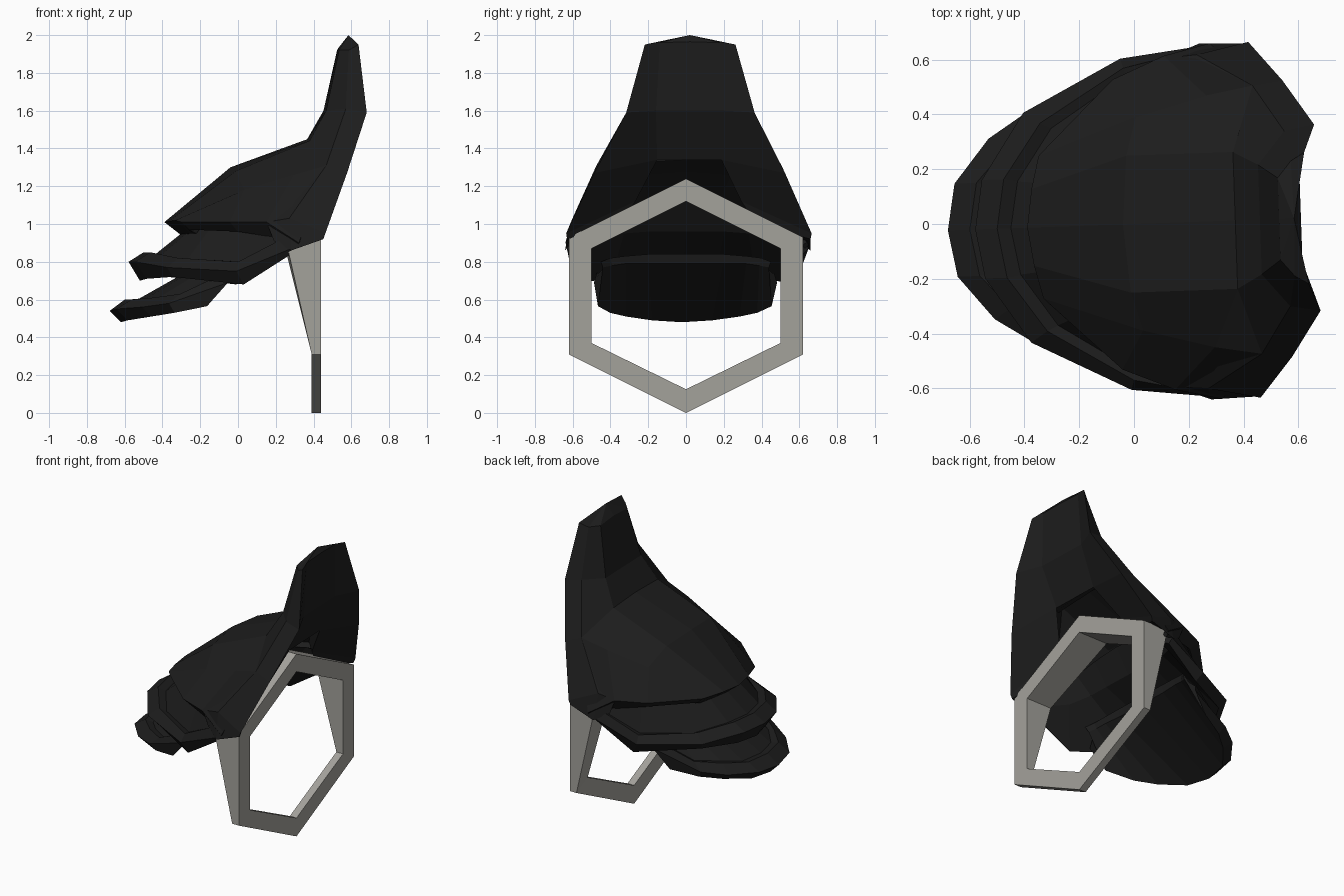
import bpy, bmesh, math


def material(name, rgb):
    m = bpy.data.materials.new(name)
    m.diffuse_color = (*rgb, 1)
    return m


dark = material("dark_shell", (0.012, 0.012, 0.012))
metal = material("warm_grey", (0.37, 0.36, 0.33))
YAW = math.radians(2)


def finish(name, bm, mat, yaw=0.0, recalc=True):
    if recalc:
        bmesh.ops.recalc_face_normals(bm, faces=bm.faces)
    me = bpy.data.meshes.new(name)
    bm.to_mesh(me)
    bm.free()
    ob = bpy.data.objects.new(name, me)
    bpy.context.collection.objects.link(ob)
    ob.rotation_euler.z = yaw
    me.materials.append(mat)
    return ob


def plate(name, rows, thick=0.0):
    """Curved plate; rows run from the centre line to +y and are mirrored.
    With a thickness it is an open shell, otherwise the rows close up as a slab."""
    bm = bmesh.new()
    grid = []
    for r in rows:
        full = [(x, -y, z) for x, y, z in reversed(r[1:])] + r
        grid.append([bm.verts.new(p) for p in full])
    pairs = list(zip(grid, grid[1:]))
    if not thick:
        pairs.append((grid[-1], grid[0]))
        bm.faces.new([g[0] for g in grid])
        bm.faces.new([g[-1] for g in reversed(grid)])
    for a, b in pairs:
        for j in range(len(a) - 1):
            bm.faces.new((a[j], a[j + 1], b[j + 1], b[j]))
    ob = finish(name, bm, dark, YAW, recalc=not thick)
    if thick:
        m = ob.modifiers.new("thickness", 'SOLIDIFY')
        m.thickness = thick
        m.offset = -1


def loft(name, loops, tip=None):
    """Closed solid through matching loops, with an optional pointed top."""
    bm = bmesh.new()
    vs = [[bm.verts.new(p) for p in l] for l in loops]
    n = len(vs[0])
    for a, b in zip(vs, vs[1:]):
        for j in range(n):
            k = (j + 1) % n
            bm.faces.new((a[j], a[k], b[k], b[j]))
    bm.faces.new(vs[-1])
    if tip:
        t = bm.verts.new(tip)
        for j in range(n):
            bm.faces.new((vs[0][j], vs[0][(j + 1) % n], t))
    else:
        bm.faces.new(vs[0])
    finish(name, bm, dark, YAW)


# Hexagonal ring, deeper towards the top
outer = [(0, 0), (.62, .31), (.62, .93), (0, 1.24), (-.62, .93), (-.62, .31)]
inner = [(0, .125), (.5, .37), (.5, .87), (0, 1.12), (-.5, .87), (-.5, .37)]
depth = [.39, .39, .25, .22, .25, .39]
bm = bmesh.new()
loops = []
for pts, front in ((outer, True), (inner, True), (inner, False), (outer, False)):
    loops.append([bm.verts.new((.44 if front else d, y, z))
                  for (y, z), d in zip(pts, depth)])
for i in range(4):
    a, b = loops[i], loops[(i + 1) % 4]
    for j in range(6):
        k = (j + 1) % 6
        bm.faces.new((a[j], a[k], b[k], b[j]))
finish("hexagon_ring", bm, metal)

# Upper hood with a turned-in lip
plate("upper_hood", [
    [(.44, 0, 1.47), (.44, .25, 1.46), (.45, .49, 1.31), (.30, .65, .90), (.29, .62, .87)],
    [(.37, 0, 1.45), (.37, .25, 1.44), (.28, .46, 1.26), (.13, .61, 1.01), (.17, .57, .93)],
    [(-.04, 0, 1.30), (-.02, .25, 1.28), (.02, .39, 1.18), (-.06, .53, 1.01), (-.02, .49, .96)],
    [(-.39, 0, 1.01), (-.37, .14, 1.015), (-.34, .26, 1.02), (-.31, .29, 1.01), (-.27, .28, .97)],
    [(-.30, 0, .94), (-.28, .13, .945), (-.26, .24, .95), (-.24, .26, .95), (-.23, .26, .95)],
], .025)

# Tall crest: half loops from back centre to front centre
half = [
    [(.53, 0, 1.93), (.53, .15, 1.92), (.58, .21, 1.92), (.63, .24, 1.95),
     (.61, .16, 1.96), (.61, 0, 1.965)],
    [(.46, 0, 1.60), (.46, .20, 1.60), (.56, .32, 1.61), (.67, .34, 1.59),
     (.60, .18, 1.60), (.60, 0, 1.60)],
    [(.37, 0, 1.45), (.37, .25, 1.44), (.45, .49, 1.31), (.56, .505, 1.27),
     (.49, .17, 1.34), (.49, 0, 1.34)],
]
loft("crest", [h + [(x, -y, z) for x, y, z in reversed(h[1:-1])] for h in half],
     (.585, 0, 2.0))

# Cheek legs joining the crest to the ring
for s, side in ((1, "left"), (-1, "right")):
    loft("cheek_" + side, [[(x, y * s, z) for x, y, z in l] for l in (
        [(.37, .25, 1.42), (.45, .49, 1.31), (.56, .505, 1.27), (.49, .17, 1.34)],
        [(.13, .60, 1.01), (.25, .61, 1.03), (.44, .65, .95), (.36, .28, 1.12)],
        [(.17, .60, .91), (.26, .65, .86), (.43, .645, .92), (.34, .36, 1.0)])])

# Middle plate
plate("middle_plate", [
    [(.15, 0, 1.12), (.15, .2, 1.10), (.15, .36, 1.07), (.2, .46, 1.04), (.3, .52, 1.0)],
    [(-.25, 0, .99), (-.23, .15, .99), (-.14, .3, 1.0), (.02, .47, 1.0), (.22, .58, .98)],
    [(-.45, 0, .83), (-.42, .17, .83), (-.29, .36, .80), (-.01, .54, .80), (.2, .6, .91)],
    [(-.50, 0, .85), (-.47, .18, .85), (-.33, .38, .82), (-.02, .57, .80), (.21, .62, .92)],
    [(-.58, 0, .80), (-.55, .18, .80), (-.39, .42, .77), (-.03, .605, .75), (.26, .64, .87)],
    [(-.52, 0, .70), (-.49, .17, .71), (-.36, .38, .72), (.01, .58, .68), (.26, .61, .84)],
    [(.05, 0, .96), (.05, .2, .96), (.06, .33, .95), (.12, .46, .92), (.27, .54, .88)],
])

# Lower plate
plate("lower_plate", [
    [(-.05, 0, .84), (-.05, .2, .84), (-.04, .32, .83), (-.03, .40, .82), (.0, .45, .80)],
    [(-.32, 0, .72), (-.30, .15, .72), (-.25, .26, .72), (-.17, .36, .73), (-.06, .44, .76)],
    [(-.55, 0, .59), (-.52, .16, .59), (-.43, .27, .61), (-.30, .37, .62), (-.09, .46, .74)],
    [(-.60, 0, .60), (-.57, .17, .60), (-.46, .29, .61), (-.32, .40, .63), (-.09, .47, .74)],
    [(-.68, 0, .54), (-.65, .17, .55), (-.52, .33, .56), (-.38, .42, .58), (-.07, .485, .69)],
    [(-.62, 0, .48), (-.59, .16, .49), (-.47, .30, .51), (-.35, .39, .53), (-.18, .46, .565)],
    [(-.06, 0, .79), (-.06, .2, .79), (-.05, .32, .79), (-.04, .39, .78), (-.02, .44, .77)],
])
